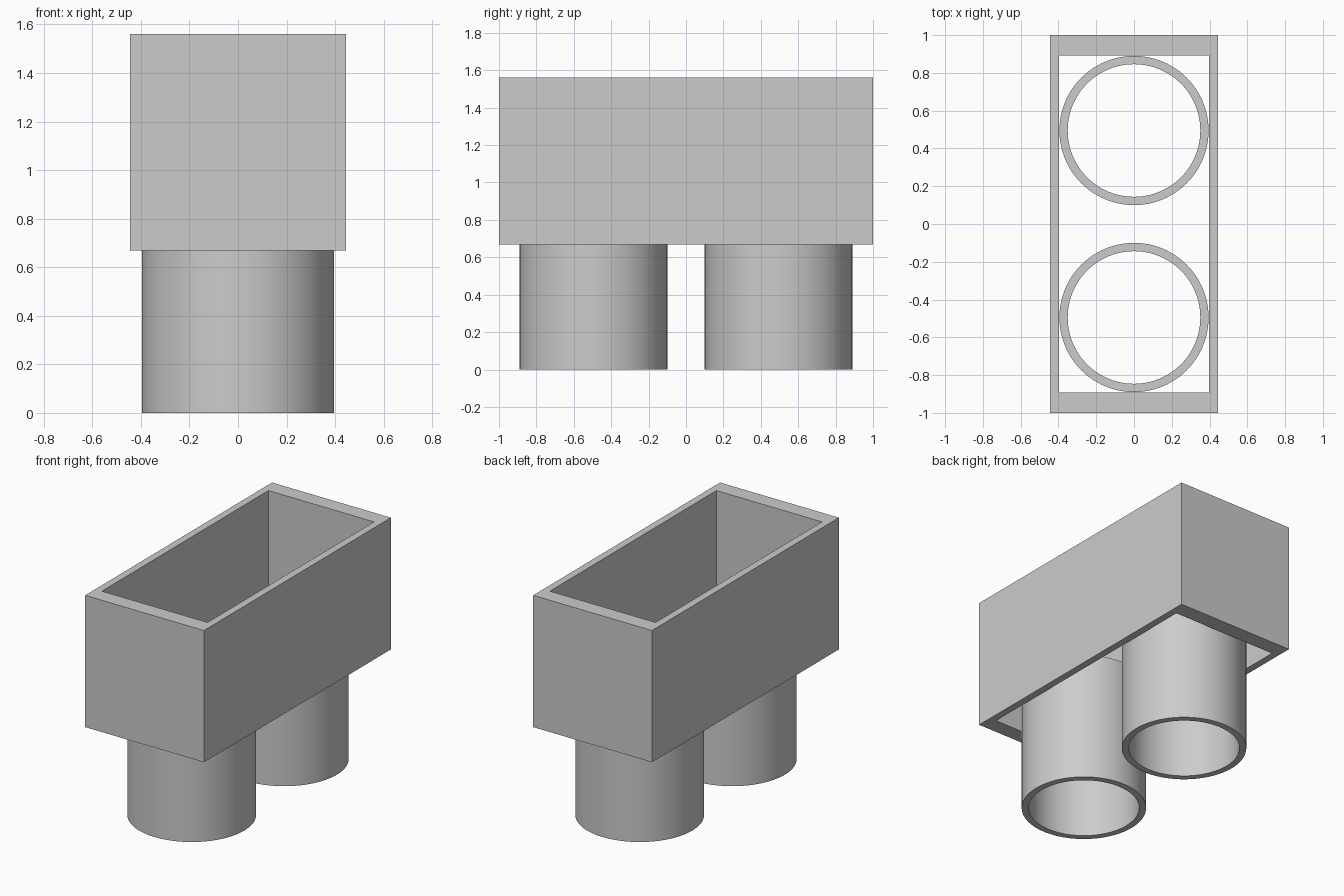
import bpy, bmesh, math

cube = bpy.data.objects.get("Cube")
if cube:
    bpy.data.objects.remove(cube, do_unlink=True)

grey = bpy.data.materials.new("plain_grey")
grey.use_nodes = True
colour = (0.6, 0.6, 0.6, 1)
grey.diffuse_color = colour
grey.node_tree.nodes["Principled BSDF"].inputs["Base Color"].default_value = colour


def sleeve(name, outer, inner, z0, z1, centre=(0, 0)):
    """Open-ended tube between two matching outlines."""
    bm = bmesh.new()
    rings = [[bm.verts.new((x, y, z)) for x, y in outline]
             for outline, z in ((outer, z0), (outer, z1), (inner, z1), (inner, z0))]
    n = len(outer)
    for k in range(4):
        a, b = rings[k], rings[(k + 1) % 4]
        for i in range(n):
            j = (i + 1) % n
            bm.faces.new((a[i], a[j], b[j], b[i]))
    bmesh.ops.recalc_face_normals(bm, faces=bm.faces)
    mesh = bpy.data.meshes.new(name)
    bm.to_mesh(mesh)
    bm.free()
    mesh.materials.append(grey)
    obj = bpy.data.objects.new(name, mesh)
    obj.location = (*centre, 0)
    bpy.context.collection.objects.link(obj)
    return obj


def rectangle(x, y):
    return [(-x, -y), (x, -y), (x, y), (-x, y)]


def circle(radius, sides=96):
    return [(radius * math.cos(2 * math.pi * i / sides),
             radius * math.sin(2 * math.pi * i / sides)) for i in range(sides)]


# Rectangular housing, open at top and bottom
sleeve("box_housing", rectangle(0.445, 1.0), rectangle(0.396, 0.891), 0.668, 1.56)

# Two round pipes reaching up inside the housing
for name, y in (("front_pipe", -0.495), ("back_pipe", 0.495)):
    pipe = sleeve(name, circle(0.395), circle(0.351), 0, 0.891, (0, y))
    bpy.ops.object.select_all(action="DESELECT")
    pipe.select_set(True)
    bpy.context.view_layer.objects.active = pipe
    bpy.ops.object.shade_smooth_by_angle(angle=math.radians(30))
